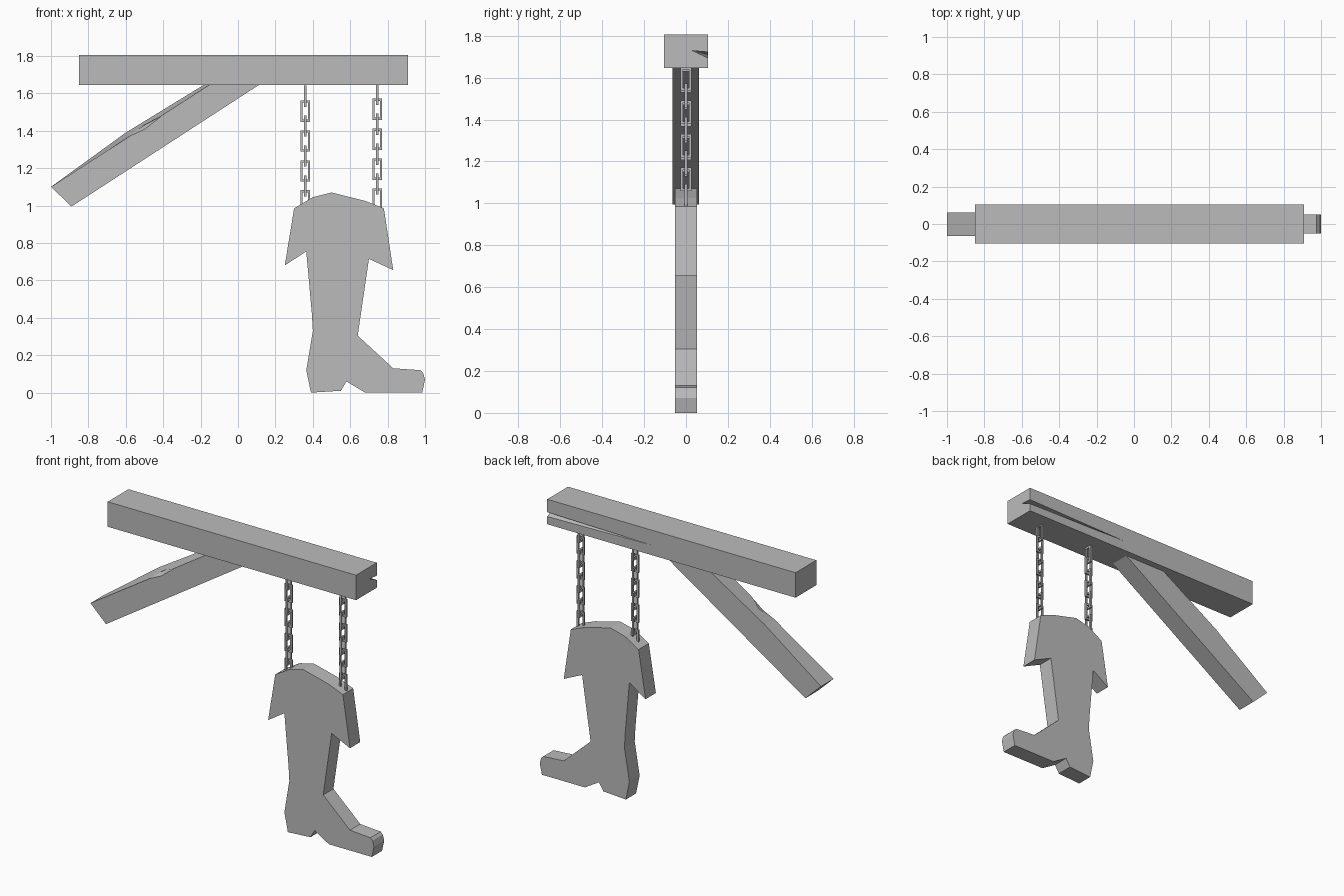
import bpy, bmesh
from mathutils import Vector

cube = bpy.data.objects.get("Cube")
if cube:
    bpy.data.objects.remove(cube, do_unlink=True)

grey = bpy.data.materials.new("plain grey")
grey.use_nodes = True
colour = (0.5, 0.5, 0.5, 1)
grey.diffuse_color = colour
grey.node_tree.nodes["Principled BSDF"].inputs["Base Color"].default_value = colour


def finish(name, bm):
    bmesh.ops.recalc_face_normals(bm, faces=bm.faces)
    mesh = bpy.data.meshes.new(name)
    bm.to_mesh(mesh)
    bm.free()
    mesh.materials.append(grey)
    obj = bpy.data.objects.new(name, mesh)
    bpy.context.collection.objects.link(obj)
    return obj


def add_box(bm, low, high):
    verts = bmesh.ops.create_cube(bm, size=1)["verts"]
    low, high = Vector(low), Vector(high)
    bmesh.ops.scale(bm, verts=verts, vec=high - low)
    bmesh.ops.translate(bm, verts=verts, vec=(low + high) / 2)


def slab(name, front, back, y_front, y_back):
    """Join a front and a back outline, given as x, z points."""
    bm = bmesh.new()
    a = [bm.verts.new((x, y_front, z)) for x, z in front]
    b = [bm.verts.new((x, y_back, z)) for x, z in back]
    bm.faces.new(a)
    bm.faces.new(b[::-1])
    for i in range(len(a)):
        j = (i + 1) % len(a)
        bm.faces.new((a[i], b[i], b[j], a[j]))
    return finish(name, bm)


def cut_crack(target, points):
    """Carve a tapering split with the hull of a few points."""
    bm = bmesh.new()
    verts = [bm.verts.new(p) for p in points]
    bmesh.ops.convex_hull(bm, input=verts)
    cutter = finish("crack_cutter", bm)
    cutter.hide_render = True
    mod = target.modifiers.new("crack", 'BOOLEAN')
    mod.object = cutter
    mod.operation = 'DIFFERENCE'
    mod.solver = 'EXACT'
    bpy.context.view_layer.objects.active = target
    bpy.ops.object.modifier_apply(modifier=mod.name)
    bpy.data.objects.remove(cutter, do_unlink=True)


# Horizontal beam with a split in the back of its left end
bm = bmesh.new()
add_box(bm, (-0.85, -0.105, 1.645), (0.91, 0.105, 1.805))
beam = finish("beam", bm)
cut_crack(beam, [(0.92, 0.11, 1.692), (0.92, 0.11, 1.722),
                 (0.92, 0.03, 1.729), (0.15, 0.107, 1.708)])

# Diagonal brace, its upper edge higher at the back
brace = slab("brace",
             [(-1, 1.1), (-0.89, 0.995), (0.115, 1.647), (-0.15, 1.647), (-0.58, 1.37)],
             [(-1, 1.1), (-0.89, 0.995), (0.115, 1.647), (-0.18, 1.647), (-0.6, 1.39)],
             -0.065, 0.062)
cut_crack(brace, [(-0.62, -0.07, 1.35), (-0.4, -0.07, 1.483),
                  (-0.5, -0.07, 1.405), (-0.5, -0.07, 1.45), (-0.5, -0.02, 1.43)])

# Hanging boot cut from a board
boot = [(0.30, 0.985), (0.40, 1.045), (0.50, 1.07), (0.68, 1.025), (0.78, 0.985),
        (0.83, 0.655), (0.70, 0.715), (0.64, 0.305), (0.83, 0.13), (0.975, 0.12),
        (0.99, 0.105), (1.0, 0.07), (0.985, 0), (0.68, 0), (0.58, 0.06), (0.55, 0.01),
        (0.39, 0), (0.365, 0.12), (0.40, 0.33), (0.395, 0.42), (0.365, 0.755), (0.25, 0.68)]
slab("boot_sign", boot, boot, -0.052, 0.052)


# Chains of rectangular links, every other one turned
def chain(name, x, top):
    bm = bmesh.new()
    half, tall, bar = 0.026, 0.057, 0.012
    for i in range(8):
        z = top - 0.08 * i
        bars = [(-half, -tall, bar - half, tall), (half - bar, -tall, half, tall),
                (bar - half, tall - bar, half - bar, tall),
                (bar - half, -tall, half - bar, bar - tall)]
        for u0, z0, u1, z1 in bars:
            d = bar / 2
            if i % 2:
                add_box(bm, (x + u0, -d, z + z0), (x + u1, d, z + z1))
            else:
                add_box(bm, (x - d, u0, z + z0), (x + d, u1, z + z1))
    finish(name, bm)


chain("right_chain", 0.36, 1.585)
chain("left_chain", 0.745, 1.595)
